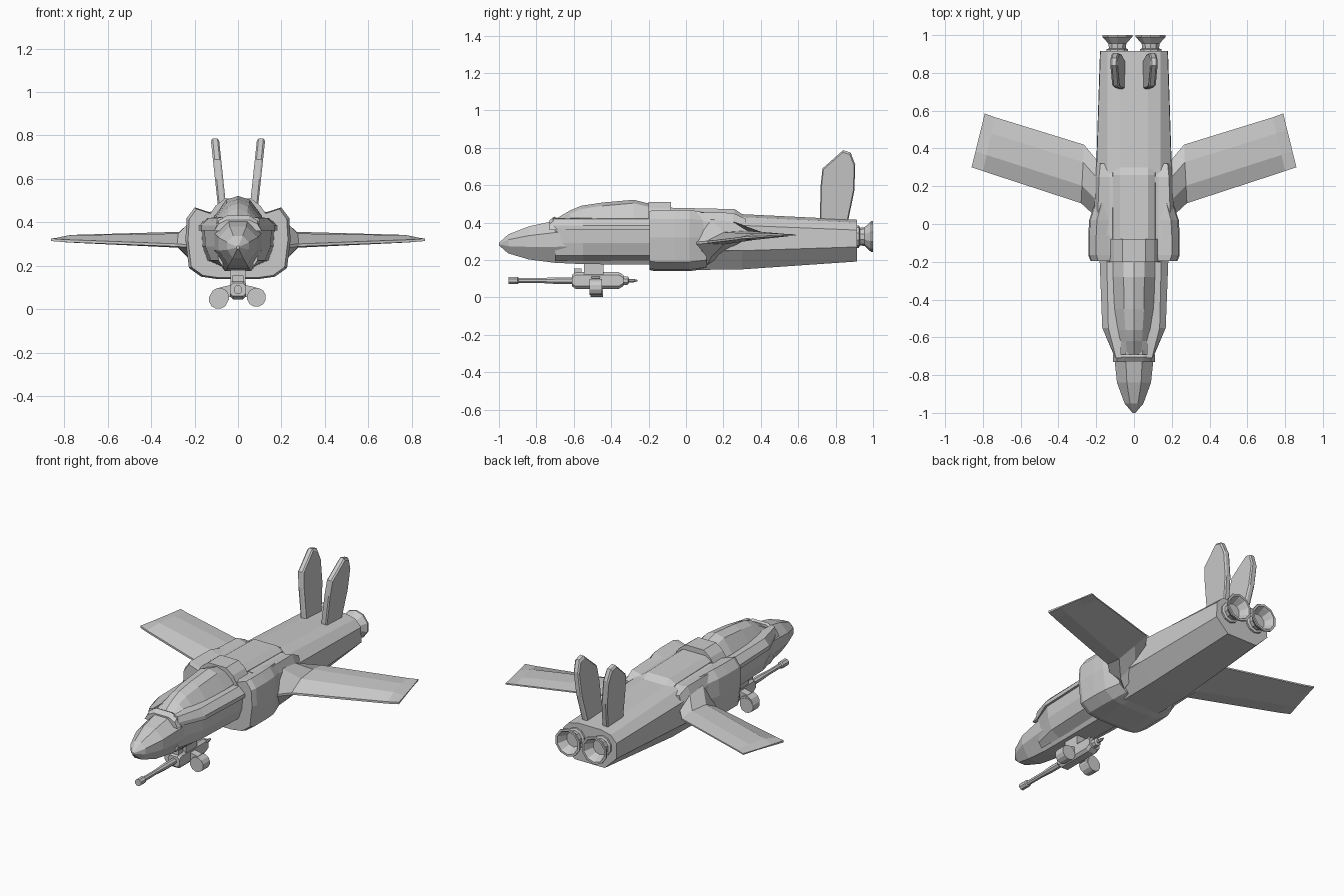
import bpy, bmesh, math


def skin(name, rings, mirror=False):
    """Bridge equal-length rings of points, cap both ends."""
    bm = bmesh.new()
    vs = [[bm.verts.new(p) for p in r] for r in rings]
    n = len(rings[0])
    for a, b in zip(vs, vs[1:]):
        for i in range(n):
            j = (i + 1) % n
            bm.faces.new((a[i], a[j], b[j], b[i]))
    bm.faces.new(vs[0])
    bm.faces.new(vs[-1])
    if mirror:
        geo = bmesh.ops.duplicate(bm, geom=bm.verts[:] + bm.edges[:] + bm.faces[:])["geom"]
        for v in geo:
            if isinstance(v, bmesh.types.BMVert):
                v.co.x = -v.co.x
    bmesh.ops.recalc_face_normals(bm, faces=bm.faces[:])
    me = bpy.data.meshes.new(name)
    bm.to_mesh(me)
    bm.free()
    ob = bpy.data.objects.new(name, me)
    bpy.context.collection.objects.link(ob)
    return ob


def hull(name, sections):
    """Symmetric body: each section is (y, right-half profile from top to bottom)."""
    rings = []
    for y, half in sections:
        left = [(-x, z) for x, z in reversed(half) if x > 0]
        rings.append([(x, y, z) for x, z in half + left])
    return skin(name, rings)


def lathe(name, prof, x, z, sides=10, mirror=False):
    """Revolve (radius, y) pairs about an axis parallel to y."""
    ang = [2 * math.pi * (i + 0.5) / sides for i in range(sides)]
    return skin(name, [[(x + r * math.cos(a), y, z + r * math.sin(a)) for a in ang]
                       for r, y in prof], mirror)


def box(name, x, y0, y1, z0, z1):
    return hull(name, [(y, [(x, z1), (x, z0)]) for y in (y0, y1)])


# Nose and forward fuselage
def octo(w, bot, top):
    h = top - bot
    return [(0.42 * w, top), (w, top - 0.28 * h), (w, bot + 0.38 * h), (0.48 * w, bot)]


hull("forward_fuselage", [(y, octo(w, b, t)) for y, w, b, t in (
    (-1.0, .008, .278, .292), (-.95, .05, .235, .337), (-.84, .09, .203, .38),
    (-.70, .105, .185, .41), (-.55, .12, .178, .43), (-.15, .13, .175, .44))])

# Canopy and windscreen frame
hull("canopy", [(y, [(0, t), (.5 * w, t - .018), (w, b), (1.12 * w, .36)])
                for y, w, b, t in (
    (-.71, .075, .395, .412), (-.62, .085, .41, .465), (-.56, .092, .415, .49),
    (-.45, .105, .42, .507), (-.28, .11, .425, .522), (-.17, .11, .43, .495))])
hull("windscreen_frame", [(y, [(.05, t), (.09, t - .02), (.11, .36), (.05, .36)])
                          for y, t in ((-.73, .412), (-.705, .432), (-.69, .425))])

# Side cheeks and the rails over them
skin("side_cheeks", [[(.07, y, .37), (o, y, .37), (o - .005, y, .29), (l, y, .225), (.07, y, .195)]
                     for y, o, l in ((-.70, .10, .09), (-.55, .155, .125), (-.19, .168, .14))], True)
skin("canopy_rails", [[(.07, y, .425), (.6 * o + .035, y, .42), (o, y, .385), (o, y, .362), (.07, y, .365)]
                      for y, o in ((-.71, .10), (-.55, .168), (-.19, .182))], True)

# Broad middle body
def mid(s, dz=0):
    pts = [(.08, .455), (.13, .445), (.20, .468), (.236, .42), (.242, .32),
           (.226, .19), (.17, .15), (.10, .14)]
    return [(x * s, .30 + (z - .30) * (1 - dz)) for x, z in pts]


hull("middle_body", [(-.195, mid(.95, .04)), (-.165, mid(1)), (-.06, mid(1)),
                     (.02, mid(.98)), (.11, mid(.86, .09))])
hull("middle_shoulders", [(y, [(.08, t), (.13, t - .01), (w - .02, t), (w, t - .05), (w, .25), (.1, .2)])
                          for y, w, t in ((-.06, .215, .458), (.25, .205, .452), (.32, .198, .42))])

# Spine and collar behind the canopy
hull("spine", [(y, [(.075, t), (.112, t - .025), (.125, .40)])
               for y, t in ((-.19, .482), (.26, .472), (.30, .445))])
hull("collar", [(y, [(.06, .51), (.105, .475), (.14, .42)]) for y in (-.20, -.08)])

# Tapering rear fuselage
hull("rear_fuselage", [
    (.06, [(.075, .455), (.14, .44), (.205, .39), (.205, .25), (.12, .147)]),
    (.30, [(.075, .445), (.14, .43), (.198, .385), (.2, .25), (.12, .15)]),
    (.915, [(.075, .415), (.14, .40), (.178, .36), (.18, .27), (.10, .192)])])

# Wings: thick root fairing, then a thin blade with slanted tip
def wing(xl, xt, y0, y1, zl, zt, up, dn):
    def at(f, dz):
        return (xl + (xt - xl) * f, y0 + (y1 - y0) * f, zl + (zt - zl) * f + dz)
    return [at(0, .006), at(.3, up), at(.7, up * .75), at(1, .004),
            at(1, -.004), at(.7, -dn * .6), at(.3, -dn), at(0, -.006)]


skin("wings", [wing(.17, .15, .03, .31, .29, .34, .14, .13),
               wing(.215, .19, .05, .33, .29, .34, .11, .09),
               wing(.28, .265, .11, .42, .295, .34, .04, .025),
               wing(.80, .735, .28, .565, .315, .333, .02, .013),
               wing(.86, .79, .30, .585, .32, .333, .004, .004)], True)

# Twin tail fins, leaning outward
fin = [(.715, .40), (.72, .60), (.73, .69), (.84, .787), (.88, .775),
       (.905, .71), (.90, .57), (.865, .40)]
skin("tail_fins", [[(x + (z - .40) * .1, y + s * (.81 - y), z + s * (.6 - z)) for y, z in fin]
                   for x, s in ((.048, .06), (.056, 0), (.078, 0), (.086, .06))], True)

# Open engine nozzles
lathe("engine_nozzles", [(.06, .90), (.06, .925), (.047, .93), (.05, .955), (.078, .985), (.083, .99),
                         (.083, 1.0), (.07, 1.0), (.062, .985), (.045, .945)],
      .088, .325, 10, True)

# Chin gun: pylon, receiver, barrel and ammunition drums
box("gun_pylon", .035, -.545, -.44, .11, .20)
hull("gun_receiver", [(y, [(.022, .09 + h), (.037, .075 + h), (.037, .105 - h), (.022, .09 - h)])
                      for y, h in ((-.61, .03), (-.59, .045), (-.36, .045), (-.335, .03))])
box("gun_top_block", .025, -.60, -.56, .12, .155)
lathe("gun_barrel", [(.021, -.95), (.021, -.90), (.014, -.895), (.014, -.78), (.019, -.70), (.019, -.58)],
      0, .09, 8)
lathe("gun_rear_tip", [(.026, -.345), (.024, -.31), (.01, -.305), (.01, -.28), (.004, -.26)], 0, .09, 8)
lathe("ammo_drums", [(.044, -.515), (.044, -.45)], .085, .055, 12, True)
lathe("ammo_drum_left_low", [(.044, -.51), (.044, -.445)], -.09, .045, 12)
skin("drum_arms", [[(.02, y, .115), (.085, y, .10), (.07, y, .05), (.02, y, .06)]
                   for y in (-.505, -.46)], True)
